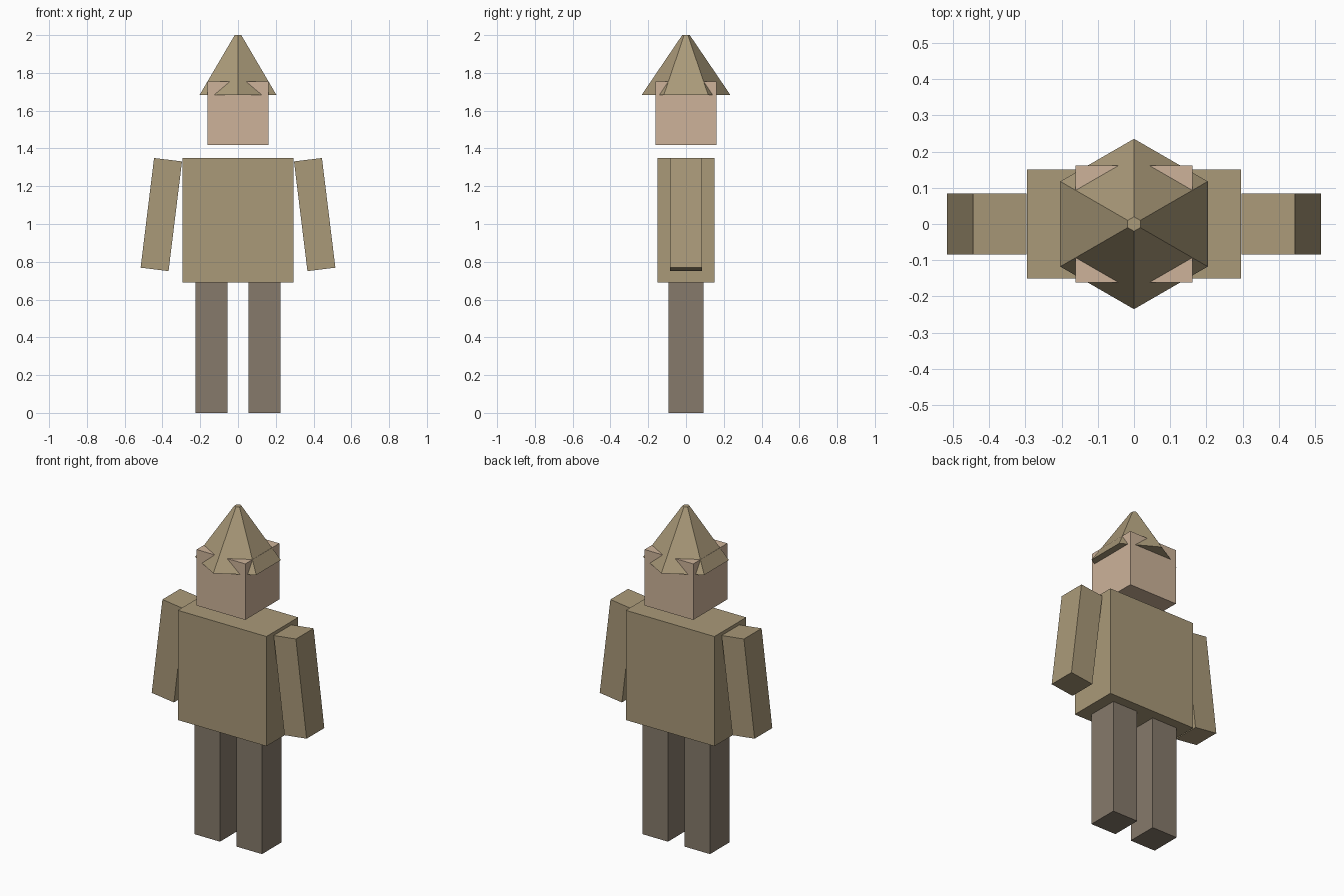
import bpy, math

if "Cube" in bpy.data.objects:
    bpy.data.objects.remove(bpy.data.objects["Cube"])


def material(name, rgb):
    m = bpy.data.materials.new(name)
    m.diffuse_color = (*rgb, 1)
    m.use_nodes = True
    m.node_tree.nodes["Principled BSDF"].inputs["Base Color"].default_value = m.diffuse_color
    return m


cloth = material("cloth", (0.40, 0.32, 0.19))
skin = material("skin", (0.61, 0.45, 0.32))
trousers = material("trousers", (0.24, 0.195, 0.147))


def box(name, center, size, mat, tilt=0):
    bpy.ops.mesh.primitive_cube_add(size=1, location=center,
                                    rotation=(0, math.radians(tilt), 0))
    ob = bpy.context.object
    ob.name = name
    ob.scale = size
    ob.data.materials.append(mat)
    return ob


# Torso and head (the head floats just above the torso)
box("torso", (0, 0, 1.02), (0.59, 0.302, 0.66), cloth)
box("head", (0, 0, 1.587), (0.324, 0.324, 0.337), skin)

# Legs and outward-tilted arms, mirrored
for side, s in (("left", -1), ("right", 1)):
    box(side + "_leg", (s * 0.14, 0, 0.345), (0.17, 0.186, 0.69), trousers)
    box(side + "_arm", (s * 0.406, 0, 1.05), (0.149, 0.168, 0.585), cloth, -7 * s)

# Six-sided pointed hat with a tiny flat tip
bpy.ops.mesh.primitive_cone_add(vertices=6, radius1=0.235, radius2=0.02,
                                depth=0.317, location=(0, 0, 1.8415))
hat = bpy.context.object
hat.name = "hat"
hat.data.materials.append(cloth)
